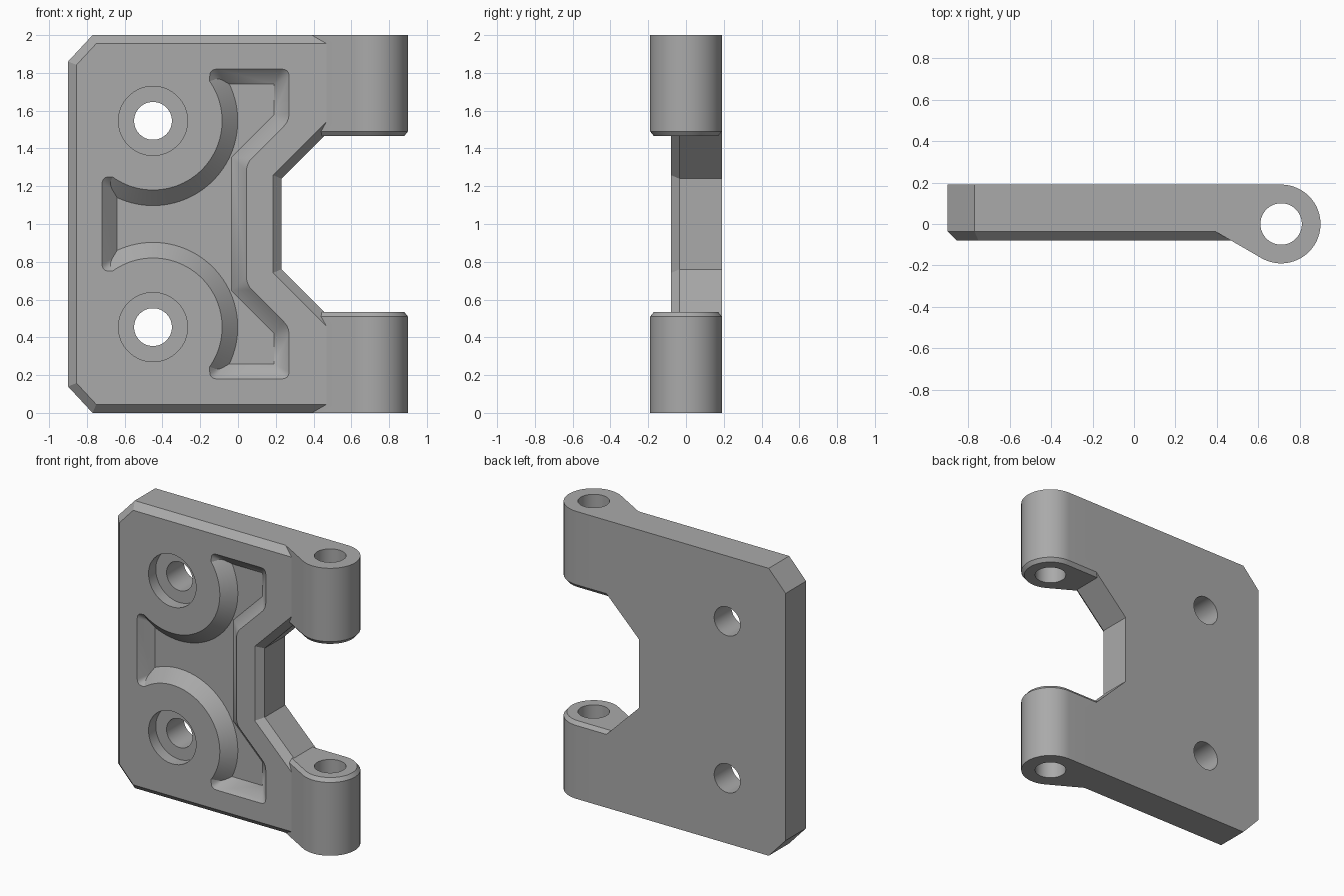
import bpy, bmesh, math
from mathutils import Vector

if "Cube" in bpy.data.objects:
    bpy.data.objects.remove(bpy.data.objects["Cube"])

FRONT, BACK = -0.08, 0.19
DEPTH = 0.08          # pocket and counterbore depth
BOLT_X, BOLT_Z = -0.45, 0.546
PIN_X, PIN_R = 0.71, 0.19

grey = bpy.data.materials.new("plain_grey")
grey.use_nodes = True
grey.diffuse_color = (0.4, 0.4, 0.4, 1)
grey.node_tree.nodes["Principled BSDF"].inputs["Base Color"].default_value = (0.4, 0.4, 0.4, 1)


def inset(poly, d):
    """Mitred inward offset of a counter-clockwise outline."""
    out = []
    for i, p in enumerate(poly):
        a = (p - poly[i - 1]).normalized()
        b = (poly[(i + 1) % len(poly)] - p).normalized()
        na, nb = Vector((-a.y, a.x)), Vector((-b.y, b.x))
        out.append(p + (na + nb) * d / (1 + na.dot(nb)))
    return out


def mirrored(half):
    """Complete an outline by reflecting its upper half."""
    return [Vector(p) for p in half] + [Vector((x, -z)) for x, z in reversed(half)]


def loft(name, rings):
    """Closed solid skinned through rings of equal length."""
    bm = bmesh.new()
    loops = [[bm.verts.new(p) for p in ring] for ring in rings]
    for lo, hi in zip(loops, loops[1:]):
        for i in range(len(lo)):
            j = (i + 1) % len(lo)
            bm.faces.new((lo[i], lo[j], hi[j], hi[i]))
    bm.faces.new(loops[0])
    bm.faces.new(loops[-1])
    bmesh.ops.remove_doubles(bm, verts=bm.verts, dist=0.0001)
    bmesh.ops.recalc_face_normals(bm, faces=bm.faces)
    mesh = bpy.data.meshes.new(name)
    bm.to_mesh(mesh)
    bm.free()
    mesh.materials.append(grey)
    obj = bpy.data.objects.new(name, mesh)
    bpy.context.collection.objects.link(obj)
    return obj


def upright(poly, y):
    return [(p.x, y, p.y + 1) for p in poly]


def turned(name, z, steps, n=96):
    """Round solid on the bolt axis from (y, radius) steps."""
    return loft(name, [[(BOLT_X + r * math.cos(math.tau * i / n), y,
                         1 + z + r * math.sin(math.tau * i / n)) for i in range(n)]
                       for y, r in steps])


def combine(target, tool, operation):
    tool.hide_render = True
    mod = target.modifiers.new("join", "BOOLEAN")
    mod.operation, mod.solver, mod.object = operation, "EXACT", tool
    with bpy.context.temp_override(object=target, active_object=target):
        bpy.ops.object.modifier_apply(modifier=mod.name)
    bpy.data.objects.remove(tool)


# Plate with clipped corners, hinge notch and chamfered front edge
outline = mirrored([(0.23, 0.24), (0.56, 0.57), (0.56, 1), (-0.77, 1), (-0.9, 0.86)])
plate = loft("hinge_plate", [upright(outline, BACK), upright(outline, FRONT + 0.045),
                             upright(inset(outline, 0.045), FRONT)])

# Sloped pocket, rounded at the rim and sharp at the floor
pocket_outline = mirrored([(0.045, 0.32), (0.27, 0.545), (0.27, 0.82), (-0.15, 0.82),
                           (-0.15, 0.5), (-0.4, 0.25), (-0.72, 0.25)])
floor_outline = inset(pocket_outline, DEPTH)
rim, floor = [], []
for i, p in enumerate(pocket_outline):
    before = (pocket_outline[i - 1] - p).normalized() * 0.04
    after = (pocket_outline[(i + 1) % len(pocket_outline)] - p).normalized() * 0.04
    for k in range(7):
        t = k / 6
        rim.append(p + before * (1 - t) ** 2 + after * t ** 2)
        floor.append(floor_outline[i])
pocket = loft("pocket_cutter", [upright(rim, FRONT - 0.05), upright(rim, FRONT),
                                upright(floor, FRONT + DEPTH)])

# Conical bosses stay standing inside the pocket
for z in (-BOLT_Z, BOLT_Z):
    boss = turned("boss", z, [(FRONT - 0.1, 0.366), (FRONT, 0.366),
                              (FRONT + DEPTH + 0.04, 0.49)])
    combine(pocket, boss, "DIFFERENCE")
combine(plate, pocket, "DIFFERENCE")

# Knuckles: teardrop section with an eased inner end
section = [Vector((0.33, BACK)), Vector((0.33, 0.0))]
for i in range(49):
    a = math.radians(-120 + 210 * i / 48)
    section.append(Vector((PIN_X + PIN_R * math.cos(a), PIN_R * math.sin(a))))
for side in (-1, 1):
    knuckle = loft("knuckle", [
        [(p.x, p.y, 1 + side * h) for p in ring]
        for ring, h in ((inset(section, 0.02), 0.465), (section, 0.49), (section, 1))])
    combine(plate, knuckle, "UNION")

# Pin bore through both knuckles
circle = [(PIN_X + 0.1 * math.cos(math.tau * i / 64), 0.1 * math.sin(math.tau * i / 64))
          for i in range(64)]
combine(plate, loft("pin_bore", [[(x, y, z) for x, y in circle] for z in (-0.1, 2.1)]),
        "DIFFERENCE")

# Counterbored bolt holes
for z in (-BOLT_Z, BOLT_Z):
    hole = turned("bolt_hole", z, [(FRONT - 0.1, 0.183), (FRONT + DEPTH, 0.183),
                                   (FRONT + DEPTH, 0.1), (BACK + 0.1, 0.1)], 64)
    combine(plate, hole, "DIFFERENCE")

# Smooth round walls, keep edges crisp
bpy.ops.object.select_all(action="DESELECT")
plate.select_set(True)
bpy.context.view_layer.objects.active = plate
bpy.ops.object.shade_smooth_by_angle(angle=math.radians(20))
